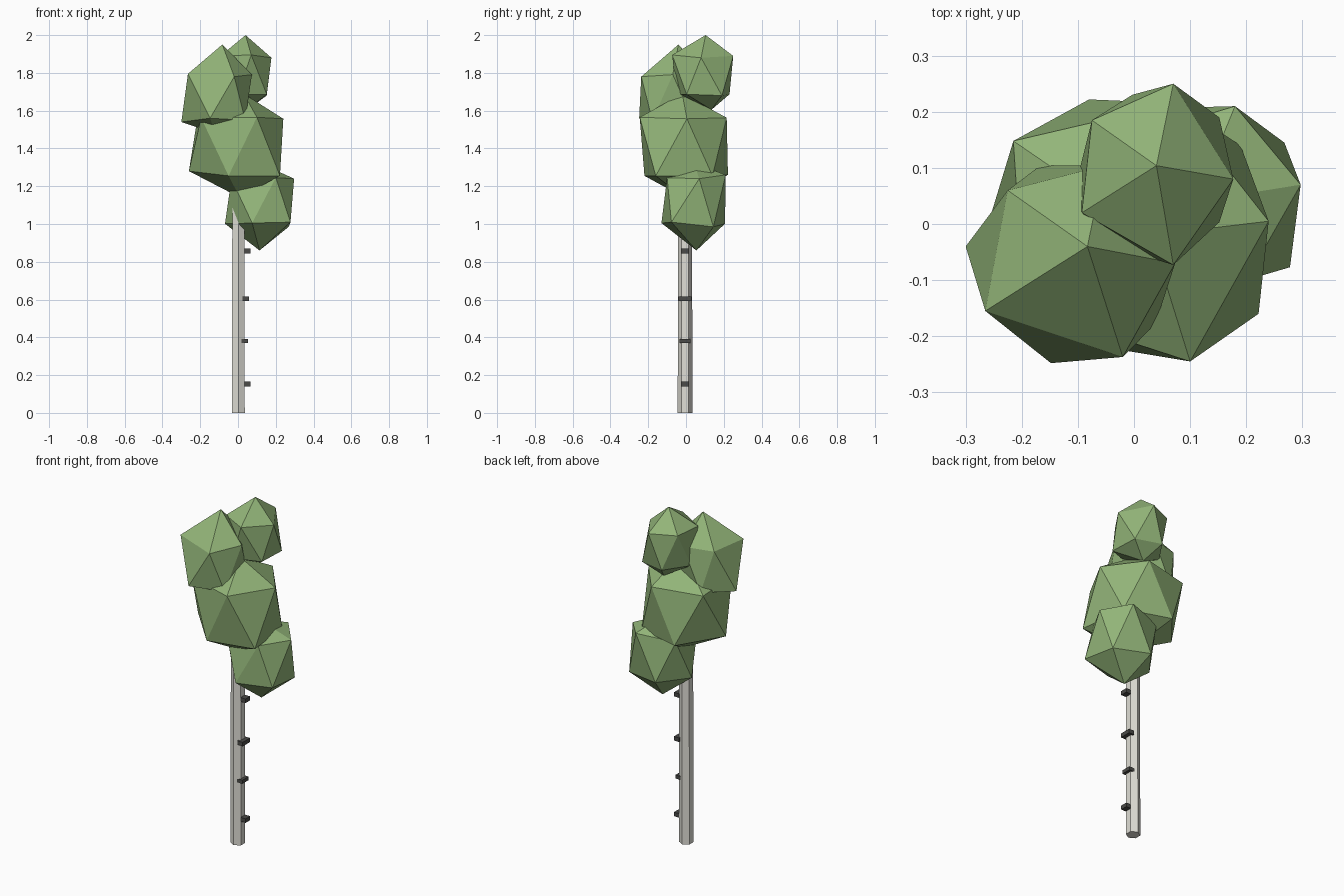
import bpy, bmesh, math
from mathutils import Vector, Matrix


def material(name, rgb):
    m = bpy.data.materials.new(name)
    m.diffuse_color = (*rgb, 1)
    return m


BARK = material("pale_bark", (0.74, 0.73, 0.67))
KNOT = material("dark_knot", (0.07, 0.07, 0.065))
LEAF = material("leaf_green", (0.29, 0.46, 0.19))


def add_object(name, bm, mat):
    mesh = bpy.data.meshes.new(name)
    bm.to_mesh(mesh)
    bm.free()
    mesh.materials.append(mat)
    ob = bpy.data.objects.new(name, mesh)
    bpy.context.collection.objects.link(ob)
    return ob


def leaf_clump(name, centre, size, nudges):
    """Stretched icosahedron; each nudge pulls the nearest corner to a point."""
    bm = bmesh.new()
    bmesh.ops.create_icosphere(bm, subdivisions=1, radius=1)
    for v in bm.verts:
        v.co = Vector(centre) + Vector(a * b for a, b in zip(v.co, size))
    base = [(v, v.co.copy()) for v in bm.verts]
    for p in map(Vector, nudges):
        min(base, key=lambda e: (e[1] - p).length)[0].co = p
    add_object(name, bm, LEAF)


# trunk: six-sided post with a corner facing front
bm = bmesh.new()
top = 1.2
bmesh.ops.create_cone(bm, cap_ends=True, segments=6, radius1=0.039, radius2=0.037, depth=top,
                      matrix=Matrix.Translation((0.002, -0.005, top / 2)))
ys = max(v.co.y for v in bm.verts)
if ys < 0.033:  # turn so that corners lie on the y axis
    bmesh.ops.rotate(bm, verts=bm.verts, cent=(0.002, -0.005, 0),
                     matrix=Matrix.Rotation(math.pi / 6, 3, 'Z'))
add_object("trunk", bm, BARK)

# bark knots on the right side: height, outer x, width, thickness
for i, (z, x, w, t) in enumerate([(0.153, 0.067, 0.042, 0.024), (0.38, 0.052, 0.058, 0.021),
                                  (0.605, 0.058, 0.068, 0.024), (0.857, 0.067, 0.042, 0.024)]):
    bm = bmesh.new()
    bmesh.ops.create_cube(bm, size=1, matrix=Matrix.Translation((x - 0.017, -0.005, z))
                          @ Matrix.Diagonal((0.034, w, t, 1)))
    add_object(f"bark_knot_{i + 1}", bm, KNOT)

# foliage clumps
leaf_clump("foliage_low", (0.11, 0.045, 1.12), (0.2, 0.19, 0.265), [
    (0.11, 0.04, 1.325), (0.114, 0.055, 0.86), (0.297, 0.07, 1.24), (0.18, 0.21, 1.26),
    (0.2, -0.1, 1.245), (0.268, 0.145, 0.985), (0.278, -0.077, 1.01), (0.075, -0.13, 1.005)])
leaf_clump("foliage_middle", (0, -0.01, 1.415), (0.27, 0.265, 0.33), [
    (0.03, -0.02, 1.69), (0.01, -0.01, 1.14), (0.24, 0.005, 1.557), (0.1, -0.245, 1.565),
    (0.222, -0.16, 1.255), (-0.05, -0.22, 1.255), (-0.26, 0.0, 1.28), (0.19, 0.14, 1.255),
    (-0.215, 0.148, 1.56), (-0.08, 0.222, 1.26)])
leaf_clump("foliage_left", (-0.11, -0.07, 1.67), (0.205, 0.205, 0.27), [
    (-0.083, -0.04, 1.95), (-0.12, -0.07, 1.48), (-0.265, -0.155, 1.795), (-0.02, -0.237, 1.78),
    (-0.225, 0.06, 1.79), (-0.3, -0.04, 1.54), (-0.148, -0.248, 1.56)])
leaf_clump("foliage_top", (0.04, 0.09, 1.785), (0.155, 0.165, 0.22), [
    (0.04, 0.104, 2.0), (0.05, 0.135, 1.605), (0.177, 0.08, 1.88), (0.07, 0.25, 1.89),
    (-0.075, 0.185, 1.89), (0.07, -0.073, 1.895), (-0.093, 0.02, 1.89), (0.152, 0.19, 1.68)])
